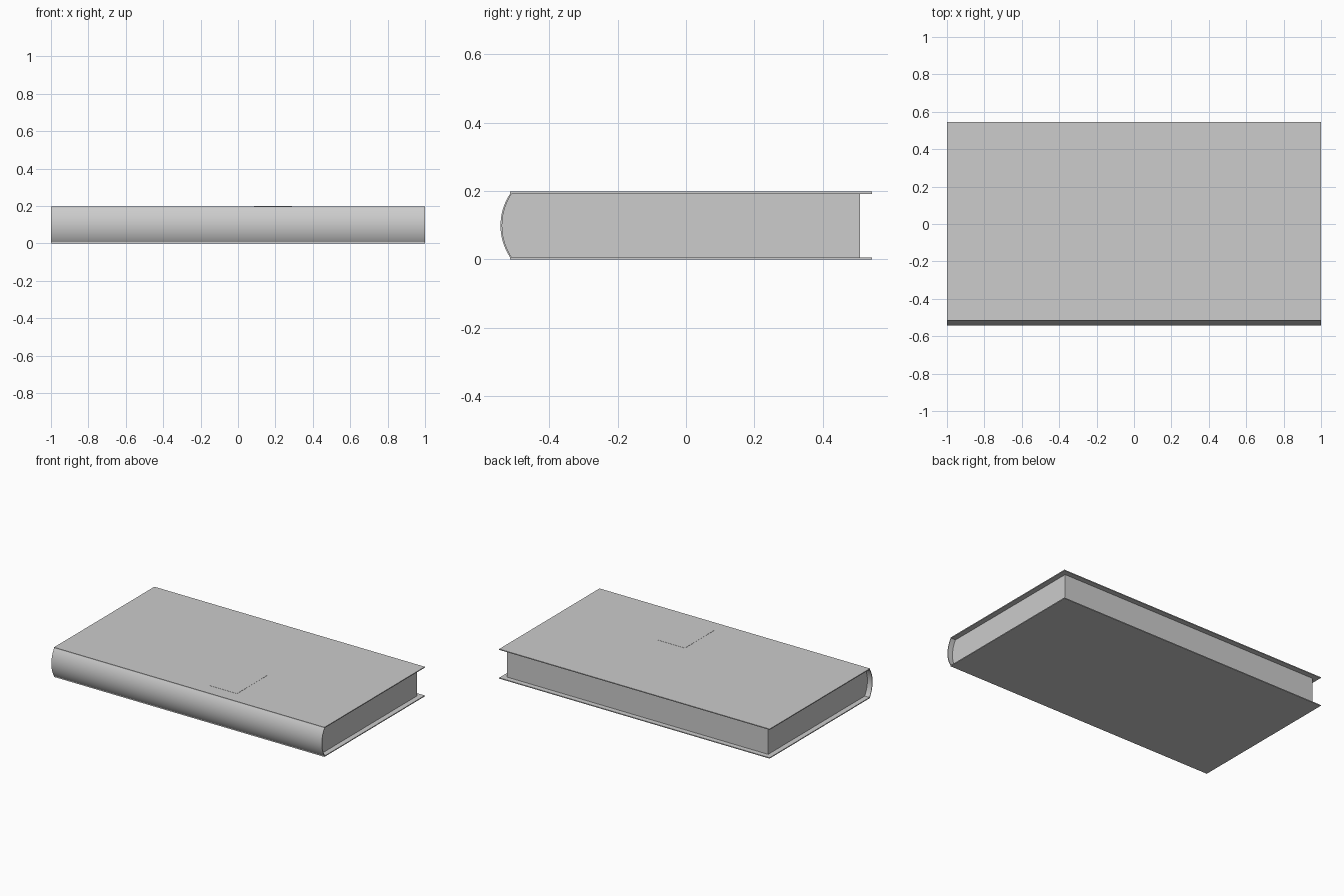
import bpy, bmesh, math

cube = bpy.data.objects.get("Cube")
if cube:
    bpy.data.objects.remove(cube, do_unlink=True)

grey = bpy.data.materials.new("plain grey")
grey.use_nodes = True
grey.diffuse_color = (0.604, 0.604, 0.604, 1)
grey.node_tree.nodes["Principled BSDF"].inputs["Base Color"].default_value = grey.diffuse_color

HEIGHT, BOARD = 0.198, 0.006      # closed thickness, cover board thickness
HINGE, BACK = -0.515, 0.545       # front and back edges of the covers
SHELL = 0.005                     # spine thickness


def prism(name, profile, x0, x1):
    """Extrude a closed (y, z) profile from x0 to x1."""
    bm = bmesh.new()
    face = bm.faces.new([bm.verts.new((x0, y, z)) for y, z in profile])
    grown = bmesh.ops.extrude_face_region(bm, geom=[face])
    verts = [v for v in grown["geom"] if isinstance(v, bmesh.types.BMVert)]
    bmesh.ops.translate(bm, verts=verts, vec=(x1 - x0, 0, 0))
    bmesh.ops.recalc_face_normals(bm, faces=bm.faces)
    mesh = bpy.data.meshes.new(name)
    bm.to_mesh(mesh)
    bm.free()
    mesh.materials.append(grey)
    obj = bpy.data.objects.new(name, mesh)
    bpy.context.collection.objects.link(obj)
    return obj


def box(name, x0, x1, y0, y1, z0, z1):
    return prism(name, [(y0, z0), (y1, z0), (y1, z1), (y0, z1)], x0, x1)


def arc(edge_y, bulge, steps=24):
    """Circular arc between the two covers, bulging towards the front."""
    half = HEIGHT / 2 - BOARD
    r = (half ** 2 + bulge ** 2) / (2 * bulge)
    a = math.asin(half / r)
    angles = [a * (2 * i / steps - 1) for i in range(steps + 1)]
    return [(edge_y - bulge + r * (1 - math.cos(t)), HEIGHT / 2 + r * math.sin(t))
            for t in angles]


# Cover boards
box("bottom_cover", -1, 1, HINGE, BACK, 0, BOARD)
box("top_cover", -1, 1, HINGE, BACK, HEIGHT - BOARD, HEIGHT)

# Rounded spine shell
outer, inner = arc(HINGE, 0.028), arc(HINGE + SHELL, 0.028)
spine = prism("spine", outer + inner[::-1], -1, 1)

# Page block, set back from the open edges and rounded against the spine
pages = prism("pages", inner + [(0.51, HEIGHT - BOARD), (0.51, BOARD)], -0.965, 0.965)

# Thin label on the top cover
box("cover_label", 0.085, 0.29, -0.425, -0.11, HEIGHT, HEIGHT + 0.001)

# Smooth the curved parts
bpy.ops.object.select_all(action="DESELECT")
for obj in (spine, pages):
    obj.select_set(True)
bpy.context.view_layer.objects.active = spine
bpy.ops.object.shade_smooth_by_angle(angle=math.radians(30))
